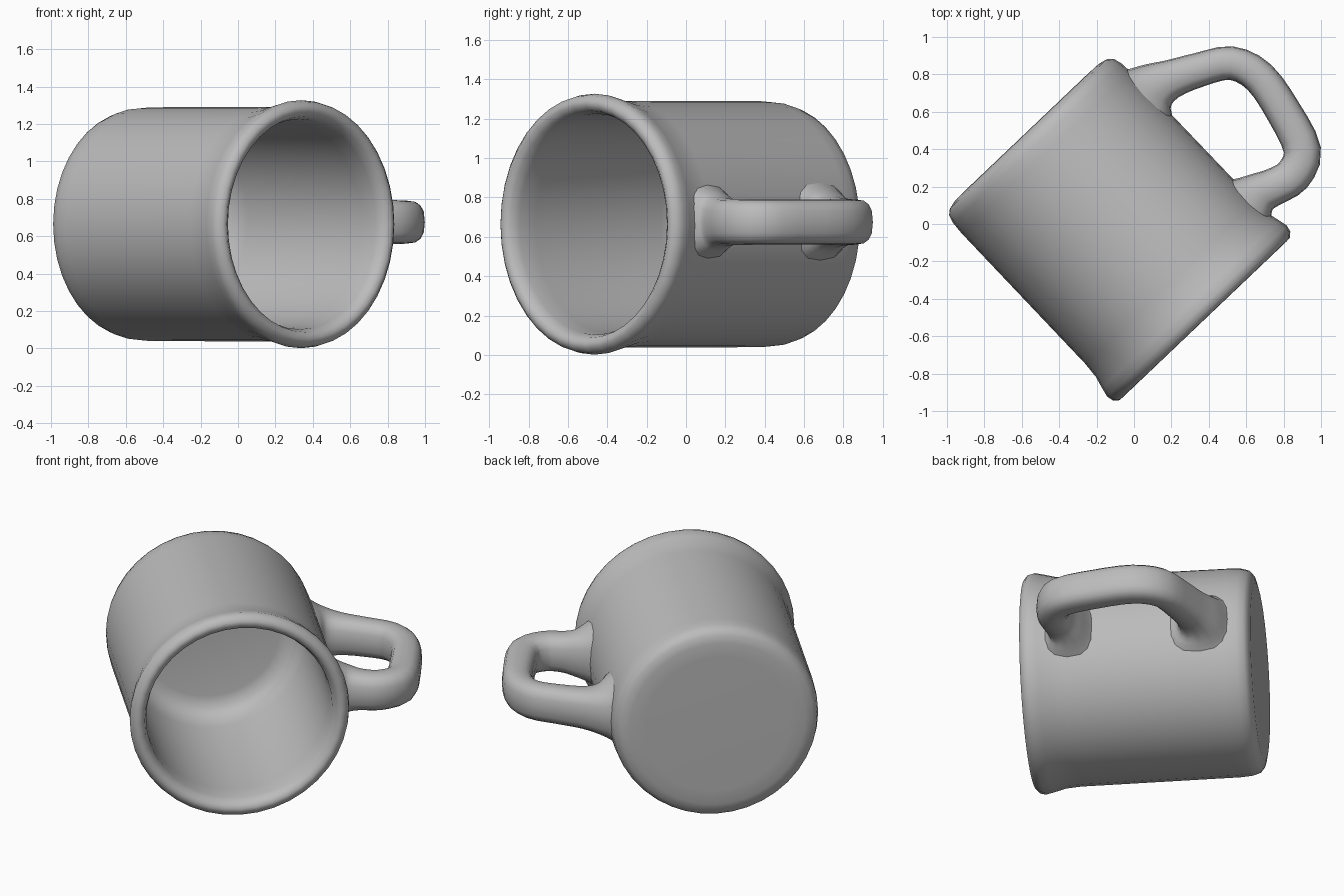
import bpy, bmesh, math
from mathutils import Vector

if "Cube" in bpy.data.objects:
    bpy.data.objects.remove(bpy.data.objects["Cube"])

AXIS = Vector((0.69, -0.725, 0)).normalized()   # from base to mouth
SIDE = Vector((0.725, 0.69, 0)).normalized()    # towards the handle
UP = Vector((0, 0, 1))
CENTRE = SIDE * -0.077 + UP * 0.664

grey = bpy.data.materials.new("grey ceramic")
grey.diffuse_color = (0.5, 0.5, 0.5, 1)
grey.use_nodes = True
grey.node_tree.nodes["Principled BSDF"].inputs["Base Color"].default_value = grey.diffuse_color


def finish(name, bm, angle):
    bmesh.ops.recalc_face_normals(bm, faces=bm.faces)
    mesh = bpy.data.meshes.new(name)
    bm.to_mesh(mesh)
    bm.free()
    mesh.materials.append(grey)
    obj = bpy.data.objects.new(name, mesh)
    bpy.context.collection.objects.link(obj)
    bpy.ops.object.select_all(action='DESELECT')
    obj.select_set(True)
    bpy.context.view_layer.objects.active = obj
    bpy.ops.object.shade_smooth_by_angle(angle=math.radians(angle))
    return obj


def skin(bm, rings):
    """Bridge equal rings of points and cap both ends."""
    loops = [[bm.verts.new(p) for p in ring] for ring in rings]
    n = len(loops[0])
    for a, b in zip(loops, loops[1:]):
        for i in range(n):
            j = (i + 1) % n
            bm.faces.new((a[i], a[j], b[j], b[i]))
    bm.faces.new(loops[0])
    bm.faces.new(loops[-1])


# Cup: lathed wall with flared lip and rounded base, (distance on axis, radius)
profile = [(-0.752, 0.44), (-0.75, 0.53), (-0.738, 0.58), (-0.715, 0.607),
           (-0.67, 0.62), (-0.60, 0.625), (0.36, 0.627), (0.45, 0.634),
           (0.52, 0.652), (0.57, 0.663), (0.605, 0.655), (0.628, 0.63),
           (0.63, 0.605), (0.61, 0.578), (0.56, 0.562), (0.45, 0.558),
           (-0.42, 0.55), (-0.52, 0.53), (-0.57, 0.49), (-0.585, 0.42)]
SEGMENTS = 40
rings = []
for t, r in profile:
    rings.append([CENTRE + AXIS * t
                  + (SIDE * math.cos(k * math.tau / SEGMENTS)
                     + UP * math.sin(k * math.tau / SEGMENTS)) * r
                  for k in range(SEGMENTS)])
bm = bmesh.new()
skin(bm, rings)
finish("cup", bm, 60)

# Handle: swept rounded bar with flared feet, (x, y, half thickness, half width)
stations = [(0.06, 0.68, 0.20, 0.20), (0.115, 0.732, 0.14, 0.15),
            (0.20, 0.775, 0.105, 0.125), (0.35, 0.825, 0.092, 0.117),
            (0.52, 0.86, 0.09, 0.115), (0.67, 0.785, 0.092, 0.115),
            (0.80, 0.60, 0.095, 0.115), (0.90, 0.395, 0.10, 0.115),
            (0.85, 0.26, 0.10, 0.117), (0.75, 0.20, 0.10, 0.122),
            (0.675, 0.165, 0.115, 0.145), (0.607, 0.107, 0.17, 0.19)]


def spline(pts, steps):
    """Smooth curve through the stations."""
    pts = [Vector(p) for p in pts]
    ext = [2 * pts[0] - pts[1]] + pts + [2 * pts[-1] - pts[-2]]
    out = []
    for p0, p1, p2, p3 in zip(ext, ext[1:], ext[2:], ext[3:]):
        for s in range(steps):
            u = s / steps
            out.append(0.5 * (2 * p1 + (p2 - p0) * u
                              + (2 * p0 - 5 * p1 + 4 * p2 - p3) * u * u
                              + (3 * p1 - p0 - 3 * p2 + p3) * u ** 3))
    return out + [pts[-1]]


path = spline(stations, 3)
SIDES = 16
rings = []
for i, p in enumerate(path):
    q = path[min(i + 1, len(path) - 1)] - path[max(i - 1, 0)]
    normal = Vector((-q[1], q[0], 0)).normalized()
    ring = []
    for k in range(SIDES):
        c, s = math.cos(k * math.tau / SIDES), math.sin(k * math.tau / SIDES)
        c, s = (math.copysign(abs(v) ** 0.75, v) for v in (c, s))
        ring.append(Vector((p[0], p[1], 0.675)) + normal * c * p[2] + UP * s * p[3])
    rings.append(ring)
bm = bmesh.new()
skin(bm, rings)
finish("handle", bm, 60)
